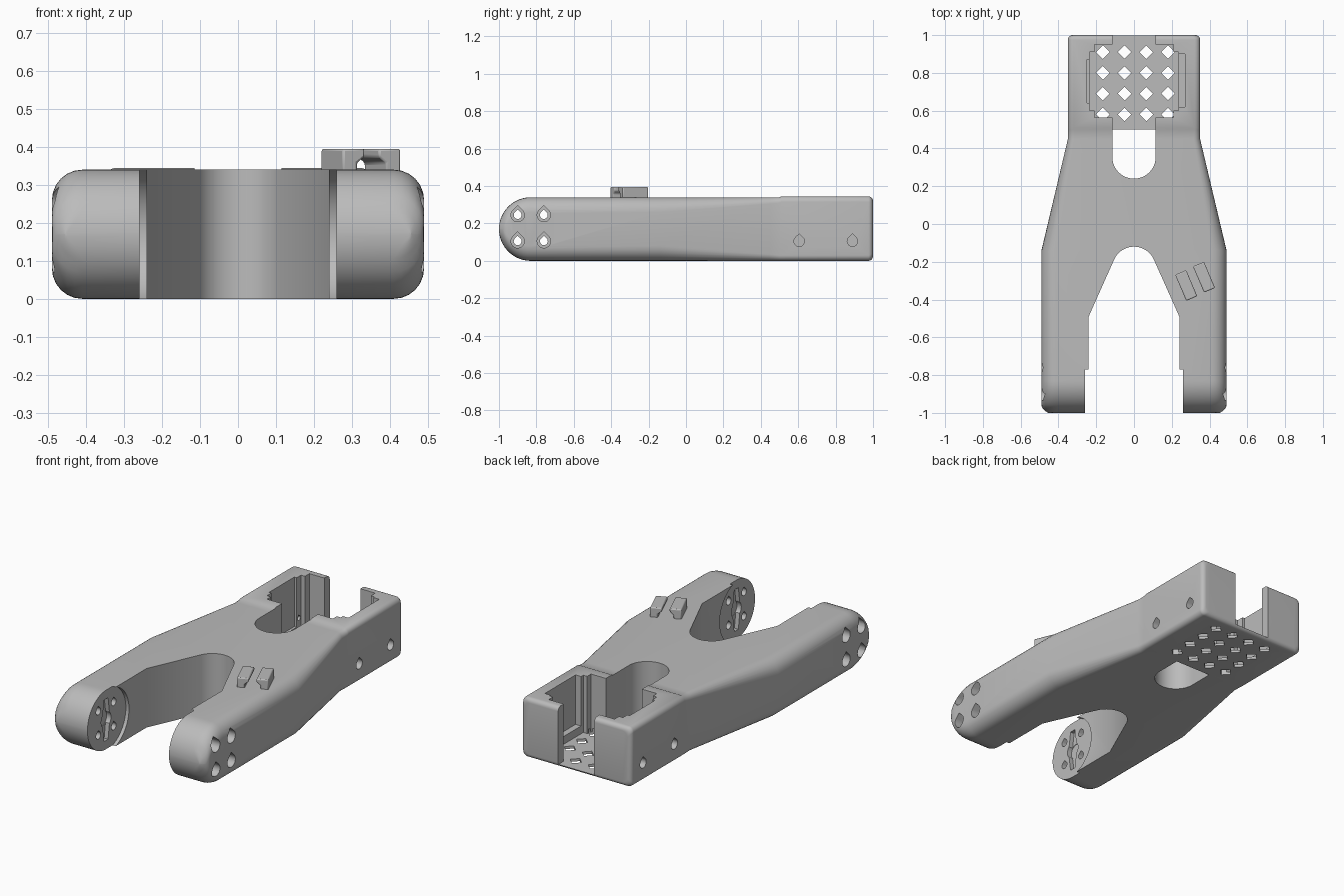
import bpy, bmesh, math
from math import sin, cos, pi, radians

if "Cube" in bpy.data.objects:
    bpy.data.objects.remove(bpy.data.objects["Cube"])

grey = bpy.data.materials.new("plain grey")
grey.use_nodes = True
GREY = (0.5, 0.5, 0.5, 1)
grey.diffuse_color = GREY
grey.node_tree.nodes["Principled BSDF"].inputs["Base Color"].default_value = GREY


def add_mesh(name, bm):
    bmesh.ops.recalc_face_normals(bm, faces=bm.faces[:])
    mesh = bpy.data.meshes.new(name)
    bm.to_mesh(mesh)
    bm.free()
    mesh.materials.append(grey)
    obj = bpy.data.objects.new(name, mesh)
    bpy.context.scene.collection.objects.link(obj)
    return obj


def loft(name, rings):
    bm = bmesh.new()
    loops = [[bm.verts.new(p) for p in ring] for ring in rings]
    for a, b in zip(loops, loops[1:]):
        for i in range(len(a)):
            j = (i + 1) % len(a)
            bm.faces.new((a[i], a[j], b[j], b[i]))
    bm.faces.new(loops[0])
    bm.faces.new(loops[-1])
    return add_mesh(name, bm)


def prism(name, pts, axis, lo, hi):
    place = (lambda p, d: (d, *p)) if axis == "x" else (lambda p, d: (*p, d))
    return loft(name, [[place(p, d) for p in pts] for d in (lo, hi)])


def rect(x0, x1, y0, y1):
    return [(x0, y0), (x1, y0), (x1, y1), (x0, y1)]


def arc(cx, cy, r, a0, a1, n):
    angles = [radians(a0 + (a1 - a0) * i / n) for i in range(n + 1)]
    return [(cx + r * cos(a), cy + r * sin(a)) for a in angles]


def teardrop(y, z, r):
    return arc(y, z, r, -225, 45, 18) + [(y, z + r * 1.4)]


def section(y, w, z0, z1, r):
    """Rounded rectangle across the body at depth y."""
    r = min(r, (z1 - z0) * 0.49)
    corners = ((w - r, z1 - r, 0), (r - w, z1 - r, 90), (r - w, z0 + r, 180), (w - r, z0 + r, 270))
    return [(x, y, z) for cx, cz, a in corners for x, z in arc(cx, cz, r, a, a + 90, 6)]


# Body: lofted from the round front ends to the rear box
MID, TOP, BOX_TOP, FLOOR = 0.17, 0.34, 0.345, 0.015
rings = []
for i in range(14):
    t = radians(88) * (1 - i / 13)
    edge = max(0, sin(t) - 0.75) / 0.25
    rings.append(section(-0.83 - MID * sin(t), 0.49 - 0.035 * edge ** 2,
                         MID - MID * cos(t), MID + MID * cos(t), 0.08))
rings += [section(-0.14, 0.49, 0, TOP, 0.08), section(0.45, 0.35, 0, TOP, 0.035),
          section(0.5, 0.35, 0, TOP, 0.03), section(0.51, 0.35, 0, BOX_TOP, 0.03)]
for i in range(6):
    t = i / 5 * pi / 2
    inset = 0.025 * (1 - cos(t))
    rings.append(section(0.975 + 0.025 * sin(t), 0.35 - inset, inset, BOX_TOP - inset, 0.03))
body = loft("gripper_body", rings)

# Fork gap, rear slot and the open tray of the box
cutters = [
    prism("fork_gap", [(0.24, -1.1), (0.24, -0.49)] + arc(0, -0.235, 0.115, 25, 155, 20)
          + [(-0.24, -0.49), (-0.24, -1.1)], "z", -0.1, 0.5),
    prism("slot", arc(0, 0.355, 0.115, 180, 360, 24) + [(0.115, 0.5), (-0.115, 0.5)], "z", -0.1, 0.5),
    prism("rear_opening", rect(-0.115, 0.115, 0.45, 1.1), "z", FLOOR, 0.5),
    prism("tray", rect(-0.21, 0.21, 0.565, 0.95), "z", FLOOR, 0.5),
    prism("tray_sides", rect(-0.235, 0.235, 0.6, 0.91), "z", FLOOR, 0.5),
    prism("left_pocket", rect(0.2, 0.27, 0.62, 0.9), "z", 0.06, 0.5),
    prism("right_pocket", rect(-0.25, -0.2, 0.64, 0.87), "z", 0.06, 0.5),
]

# Diamond vents in the tray floor
for i in range(4):
    for j in range(4):
        cutters.append(prism("vent", arc(-0.165 + 0.115 * i, 0.58 + 0.11 * j, 0.036, 0, 270, 3),
                             "z", -0.1, FLOOR + 0.02))

# Round recess, horn seat and screw holes on each side
Y = -0.83
horn = [(Y - 0.018, MID - 0.12), (Y + 0.018, MID - 0.12), (Y + 0.035, MID),
        (Y + 0.018, MID + 0.12), (Y - 0.018, MID + 0.12), (Y - 0.035, MID)]
for s in (-1, 1):
    cutters.append(prism("end_recess", arc(Y, MID, 0.18, 0, 354, 59), "x", s * 0.2, s * 0.26))
    cutters.append(prism("horn_seat", horn, "x", s * 0.2, s * 0.285))
    cutters.append(prism("horn_hub", arc(Y, MID, 0.045, 0, 345, 23), "x", s * 0.2, s * 0.288))
    for y in (-0.9, -0.76):
        for z in (0.105, 0.245):
            cutters.append(prism("screw_head", teardrop(y, z, 0.036), "x", s * 0.36, s * 0.6))
            cutters.append(prism("screw_hole", teardrop(y, z, 0.021), "x", s * 0.2, s * 0.5))
    for y in (0.605, 0.89):
        cutters.append(prism("box_screw_head", teardrop(y, 0.105, 0.028), "x", s * 0.3, s * 0.5))
for y in (0.605, 0.89):
    cutters.append(prism("box_screw_hole", teardrop(y, 0.105, 0.013), "x", -0.5, -0.2))

bpy.context.view_layer.objects.active = body
for cutter in cutters:
    mod = body.modifiers.new("cut", "BOOLEAN")
    mod.operation, mod.solver, mod.object = "DIFFERENCE", "EXACT", cutter
    bpy.ops.object.modifier_apply(modifier=mod.name)
    bpy.data.objects.remove(cutter)

# Pair of cable clips with hooked lips that face each other
profile = [(-0.03, -0.01), (0.012, -0.01), (0.012, 0.018), (0.033, 0.034), (0.033, 0.055), (-0.03, 0.055)]
for name, x, y, s in (("inner_clip", 0.275, -0.326, 1), ("outer_clip", 0.372, -0.281, -1)):
    clip = loft(name, [[(s * u, v, z) for u, z in profile] for v in (-0.075, 0.075)])
    clip.location = (x, y, TOP)
    clip.rotation_euler.z = radians(23)
    bevel = clip.modifiers.new("soft edges", "BEVEL")
    bevel.width, bevel.segments = 0.006, 2

for obj in bpy.context.scene.objects:
    obj.select_set(obj.type == "MESH")
bpy.ops.object.shade_smooth_by_angle(angle=radians(30))
